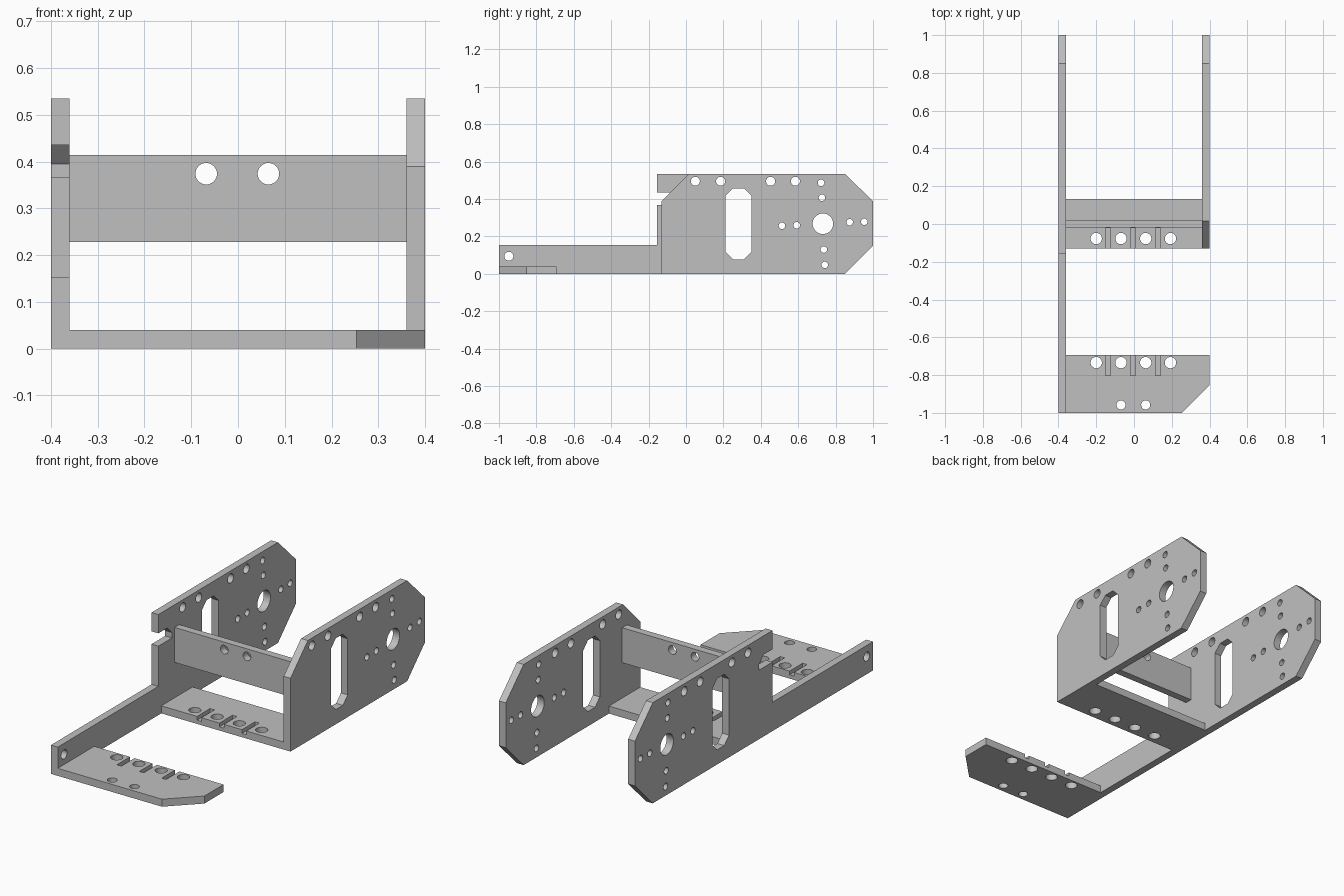
import bpy, bmesh, math
from mathutils import Matrix

if "Cube" in bpy.data.objects:
    bpy.data.objects.remove(bpy.data.objects["Cube"])

T = 0.04  # sheet thickness

grey = bpy.data.materials.new("light_grey")
grey.diffuse_color = (0.53, 0.53, 0.53, 1)
grey.use_nodes = True
grey.node_tree.nodes["Principled BSDF"].inputs["Base Color"].default_value = grey.diffuse_color

# Axes that place a flat profile: side (y,z), front (x,z), floor (x,y)
SIDE = Matrix(((0, 0, 1, 0), (1, 0, 0, 0), (0, 1, 0, 0), (0, 0, 0, 1)))
FRONT = Matrix(((1, 0, 0, 0), (0, 0, -1, 0), (0, 1, 0, 0), (0, 0, 0, 1)))
FLOOR = Matrix.Identity(4)


def circle(u, v, r, n=32):
    return [(u + r * math.cos(2 * math.pi * i / n), v + r * math.sin(2 * math.pi * i / n))
            for i in range(n)]


def plate(name, outline, openings, axes, centre):
    """Extruded sheet with openings, as a closed mesh."""
    curve = bpy.data.curves.new(name, 'CURVE')
    curve.dimensions = '2D'
    curve.fill_mode = 'BOTH'
    curve.extrude = T / 2
    for loop in [outline] + openings:
        spline = curve.splines.new('POLY')
        spline.points.add(len(loop) - 1)
        for p, (u, v) in zip(spline.points, loop):
            p.co = (u, v, 0, 1)
        spline.use_cyclic_u = True
    temp = bpy.data.objects.new(name + "_curve", curve)
    bpy.context.collection.objects.link(temp)
    graph = bpy.context.evaluated_depsgraph_get()
    mesh = bpy.data.meshes.new_from_object(temp.evaluated_get(graph))
    bpy.data.objects.remove(temp)
    bm = bmesh.new()
    bm.from_mesh(mesh)
    bmesh.ops.remove_doubles(bm, verts=bm.verts, dist=1e-5)
    bm.transform(Matrix.Translation(centre) @ axes)
    bmesh.ops.recalc_face_normals(bm, faces=bm.faces)
    bm.to_mesh(mesh)
    bm.free()
    mesh.materials.clear()
    mesh.materials.append(grey)
    ob = bpy.data.objects.new(name, mesh)
    bpy.context.collection.objects.link(ob)
    return ob


def cut_grooves(ob, y0, y1):
    """Three shallow grooves in the top of a floor plate."""
    bm = bmesh.new()
    for x in (-0.137, -0.005, 0.127):
        m = Matrix.Translation((x, (y0 + y1) / 2, T)) @ Matrix.Diagonal((0.026, y1 - y0, 0.04, 1))
        bmesh.ops.create_cube(bm, size=1, matrix=m)
    mesh = bpy.data.meshes.new(ob.name + "_groove_cutter")
    bm.to_mesh(mesh)
    bm.free()
    mesh.materials.append(grey)
    cutter = bpy.data.objects.new(mesh.name, mesh)
    bpy.context.collection.objects.link(cutter)
    cutter.hide_render = True
    cutter.hide_viewport = True
    mod = ob.modifiers.new("grooves", 'BOOLEAN')
    mod.operation = 'DIFFERENCE'
    mod.solver = 'EXACT'
    mod.object = cutter
    graph = bpy.context.evaluated_depsgraph_get()
    result = bpy.data.meshes.new_from_object(ob.evaluated_get(graph))
    ob.modifiers.clear()
    ob.data = result
    bpy.data.objects.remove(cutter)


# Openings shared by both side plates
side_openings = [circle(y, 0.495, 0.024) for y in (0.05, 0.185, 0.452, 0.585)]
side_openings += [circle(y, z, 0.0175) for y, z in (
    (0.722, 0.487), (0.727, 0.407), (0.875, 0.276), (0.953, 0.278),
    (0.513, 0.257), (0.592, 0.26), (0.737, 0.13), (0.742, 0.048))]
side_openings.append(circle(0.732, 0.268, 0.055, 48))
side_openings.append([(0.25, 0.457), (0.31, 0.457), (0.35, 0.417), (0.35, 0.118),
                      (0.31, 0.078), (0.25, 0.078), (0.21, 0.118), (0.21, 0.417)])
rear_edge = [(0.85, 0), (1, 0.15), (1, 0.388), (0.85, 0.535)]

# Side plates; the left one has a long arm and a notch
plate("right_side_plate", [(-0.13, 0)] + rear_edge + [(0.015, 0.535), (-0.13, 0.39)],
      side_openings, SIDE, (0.38, 0, 0))
plate("left_side_plate",
      [(-1, 0)] + rear_edge + [(-0.155, 0.535), (-0.155, 0.435), (-0.08, 0.435), (-0.04, 0.395),
                               (-0.04, 0.367), (-0.155, 0.367), (-0.155, 0.153), (-1, 0.153)],
      side_openings + [circle(-0.947, 0.094, 0.024)], SIDE, (-0.38, 0, 0))

# Upright cross plate
plate("cross_plate", [(-0.36, 0.228), (0.36, 0.228), (0.36, 0.414), (-0.36, 0.414)],
      [circle(x, 0.374, 0.023) for x in (-0.068, 0.065)], FRONT, (0, 0.002, 0))

# Floor plates with grooves
hole_x = (-0.2, -0.069, 0.062, 0.193)
middle = plate("middle_floor_plate", [(-0.36, -0.13), (0.36, -0.13), (0.36, 0.133), (-0.36, 0.133)],
               [circle(x, -0.077, 0.03) for x in hole_x], FLOOR, (0, 0, T / 2))
cut_grooves(middle, -0.16, -0.02)
front = plate("front_floor_plate",
              [(-0.36, -1), (0.253, -1), (0.4, -0.853), (0.4, -0.693), (-0.36, -0.693)],
              [circle(x, -0.734, 0.03) for x in hole_x]
              + [circle(x, -0.958, 0.024) for x in hole_x[1:3]], FLOOR, (0, 0, T / 2))
cut_grooves(front, -0.803, -0.66)

# Smooth hole walls, sharp edges kept
for ob in bpy.context.scene.objects:
    ob.select_set(True)
    bpy.context.view_layer.objects.active = ob
bpy.ops.object.shade_smooth_by_angle(angle=math.radians(30))
